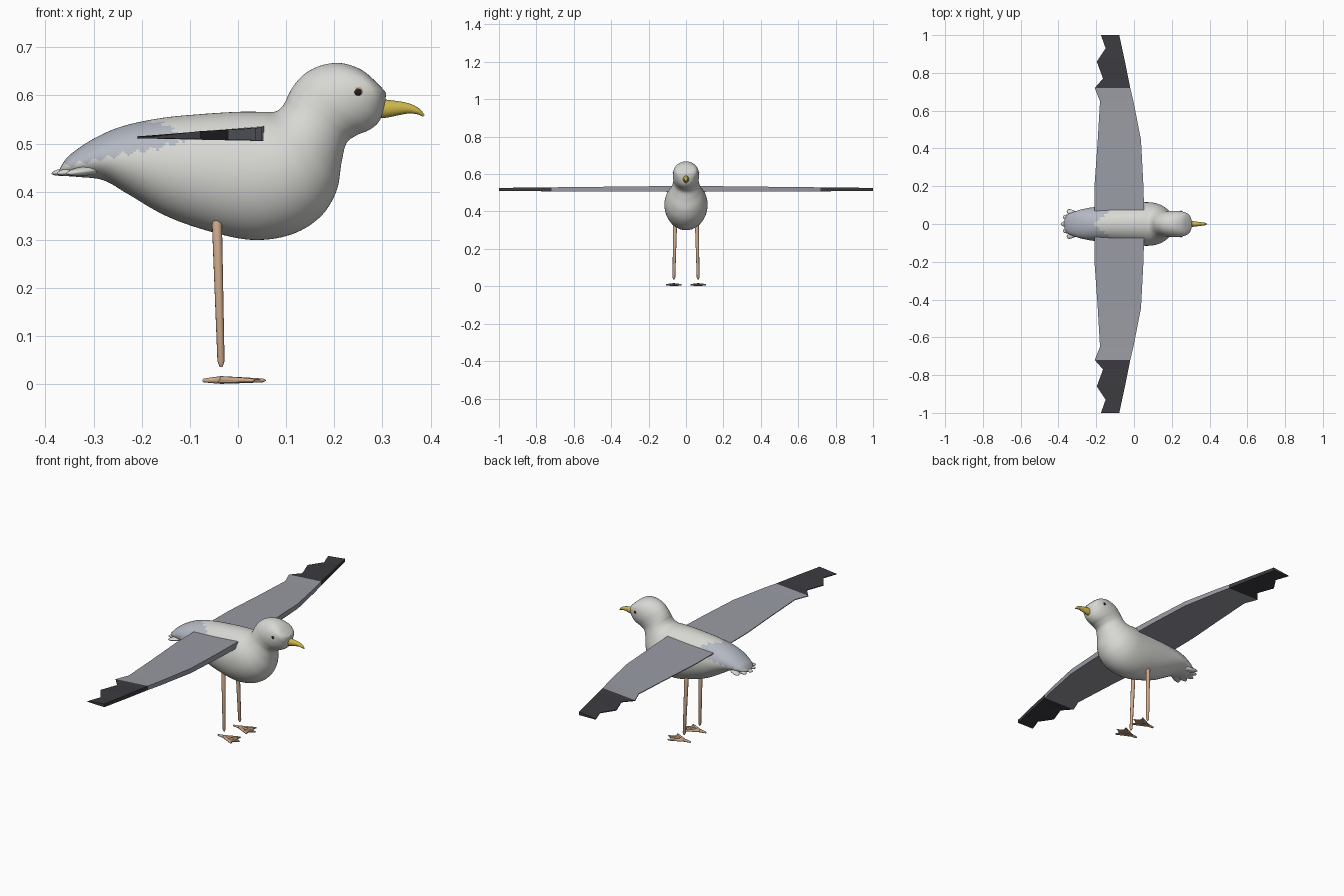
import bpy
import bmesh
import math
from mathutils import Vector, Matrix

cube = bpy.data.objects.get("Cube")
if cube:
    bpy.data.objects.remove(cube, do_unlink=True)


def material(name, r, g, b):
    mat = bpy.data.materials.new(name)
    mat.use_nodes = True
    mat.diffuse_color = (r, g, b, 1)
    shader = next(n for n in mat.node_tree.nodes if n.type == 'BSDF_PRINCIPLED')
    shader.inputs["Base Color"].default_value = (r, g, b, 1)
    shader.inputs["Roughness"].default_value = 0.8
    return mat


WHITE = material("plumage white", 0.68, 0.68, 0.65)
PALE = material("back pale grey", 0.45, 0.48, 0.54)
GREY = material("wing grey", 0.32, 0.33, 0.37)
BLACK = material("wingtip black", 0.045, 0.043, 0.05)
YELLOW = material("beak yellow", 0.62, 0.48, 0.07)
TAN = material("leg tan", 0.62, 0.40, 0.26)
WEB = material("web brown", 0.46, 0.30, 0.20)
PUPIL = material("pupil dark", 0.02, 0.015, 0.015)


def finish(name, bm, mats, smooth=True, rule=None):
    """Turn a bmesh into an object; rule picks a material index from a face centre."""
    bmesh.ops.recalc_face_normals(bm, faces=bm.faces[:])
    for f in bm.faces:
        f.smooth = smooth and len(f.verts) <= 4
        if rule:
            f.material_index = rule(f.calc_center_median())
    mesh = bpy.data.meshes.new(name)
    bm.to_mesh(mesh)
    bm.free()
    for m in mats:
        mesh.materials.append(m)
    obj = bpy.data.objects.new(name, mesh)
    bpy.context.collection.objects.link(obj)
    return obj


def skin(name, rings, mats, smooth=True, rule=None):
    """Bridge equal rings of points and cap both ends."""
    bm = bmesh.new()
    loops = [[bm.verts.new(p) for p in ring] for ring in rings]
    n = len(loops[0])
    for a, b in zip(loops, loops[1:]):
        for i in range(n):
            j = (i + 1) % n
            bm.faces.new((a[i], a[j], b[j], b[i]))
    bm.faces.new(loops[0])
    bm.faces.new(loops[-1])
    return finish(name, bm, mats, smooth, rule)


def spline(rows, steps):
    """Smoothly interpolate between rows of numbers."""
    rows = [Vector(r) for r in rows]
    out = []
    for i in range(len(rows) - 1):
        p0, p1 = rows[max(i - 1, 0)], rows[i]
        p2, p3 = rows[i + 1], rows[min(i + 2, len(rows) - 1)]
        for k in range(steps):
            t = k / steps
            out.append(p1 + (p2 - p0) * (t / 2)
                       + (p0 * 2 - p1 * 5 + p2 * 4 - p3) * (t * t / 2)
                       + (p1 * 3 - p0 - p2 * 3 + p3) * (t ** 3 / 2))
    return out + [rows[-1]]


def profile_loft(name, rows, steps, sides, mats, rule=None):
    """Each row holds the upper x, z, the lower x, z and the half width."""
    rings = []
    for tx, tz, bx, bz, w in spline(rows, steps):
        top, low = Vector((tx, 0, tz)), Vector((bx, 0, bz))
        mid, up, side = (top + low) / 2, (top - low) / 2, Vector((0, w, 0))
        angles = [math.tau * i / sides for i in range(sides)]
        rings.append([mid + up * math.cos(a) + side * math.sin(a) for a in angles])
    return skin(name, rings, mats, rule=rule)


def tube(name, start, end, radii, mat, sides=12):
    """Straight tube; radii holds (fraction along, radius)."""
    start, end = Vector(start), Vector(end)
    turn = (end - start).to_track_quat('Z', 'Y')
    rings = []
    for t, r in radii:
        rings.append([start.lerp(end, t) + turn @ Vector((r * math.cos(a), r * math.sin(a), 0))
                      for a in (math.tau * i / sides for i in range(sides))])
    return skin(name, rings, [mat])


def ellipsoid(name, loc, size, mat, turn=0, tilt=0):
    bm = bmesh.new()
    place = (Matrix.Translation(loc) @ Matrix.Rotation(turn, 4, 'Z')
             @ Matrix.Rotation(tilt, 4, 'Y') @ Matrix.Diagonal((*size, 1)))
    bmesh.ops.create_uvsphere(bm, u_segments=24, v_segments=14, radius=1, matrix=place)
    return finish(name, bm, [mat])


# Body, neck and head in one loft, with a ragged grey patch on the rump
def tooth(t):
    return abs((t % 1) * 2 - 1)


def rump_patch(c):
    front = -0.225 + 1.25 * abs(c.y) + 0.022 * tooth(c.y / 0.02)
    lower = 0.447 + 0.2 * (c.x + 0.36) + 0.012 * tooth(c.x / 0.03)
    return int(c.x < front and c.z > lower)


profile_loft("body", [
    (-0.372, 0.443, -0.372, 0.439, 0.010),
    (-0.362, 0.462, -0.358, 0.433, 0.040),
    (-0.345, 0.480, -0.335, 0.431, 0.056),
    (-0.300, 0.510, -0.280, 0.424, 0.074),
    (-0.240, 0.536, -0.230, 0.396, 0.086),
    (-0.160, 0.553, -0.150, 0.350, 0.096),
    (-0.080, 0.561, -0.060, 0.318, 0.106),
    (0.000, 0.566, 0.030, 0.300, 0.113),
    (0.050, 0.566, 0.110, 0.311, 0.115),
    (0.075, 0.566, 0.170, 0.347, 0.107),
    (0.088, 0.573, 0.204, 0.400, 0.092),
    (0.098, 0.586, 0.215, 0.460, 0.077),
    (0.105, 0.602, 0.225, 0.500, 0.069),
    (0.117, 0.622, 0.246, 0.517, 0.068),
    (0.140, 0.646, 0.272, 0.528, 0.070),
    (0.175, 0.663, 0.290, 0.542, 0.069),
    (0.215, 0.667, 0.300, 0.560, 0.064),
    (0.255, 0.654, 0.305, 0.580, 0.055),
    (0.285, 0.630, 0.307, 0.598, 0.034),
    (0.304, 0.610, 0.307, 0.606, 0.006),
], 12, 96, [WHITE, PALE], rump_patch)

# Hooked beak
profile_loft("beak", [
    (0.285, 0.594, 0.285, 0.552, 0.017),
    (0.310, 0.591, 0.310, 0.554, 0.015),
    (0.350, 0.585, 0.350, 0.562, 0.010),
    (0.375, 0.574, 0.372, 0.561, 0.007),
    (0.388, 0.559, 0.384, 0.556, 0.002),
], 5, 20, [YELLOW])

# Fanned tail feathers
for i in range(-2, 3):
    angle = math.radians(17 * i)
    reach = 0.085 - 0.005 * abs(i)
    ellipsoid("tail_feather", (-0.245 - reach * math.cos(angle), -reach * math.sin(angle), 0.445),
              (0.058, 0.021, 0.010), WHITE, angle, math.radians(-7))

# Wing rows: distance out, leading edge, trailing edge
WING = [(0.04, 0.055, -0.21), (0.22, 0.049, -0.208), (0.445, 0.037, -0.192),
        (0.65, -0.003, -0.18), (0.72, -0.02, -0.208), (0.77, -0.03, -0.164),
        (0.86, -0.048, -0.197), (0.93, -0.063, -0.15), (1.0, -0.078, -0.175)]
# Toe tips and the web outline around them
TOES = [(0.035, 0.041), (0.058, 0), (0.035, -0.041), (-0.074, 0)]
WEB_EDGE = [(-0.045, 0.004), (0.03, 0.04), (0.028, 0.018), (0.052, 0),
            (0.028, -0.018), (0.03, -0.04), (-0.045, -0.004)]

for place, s in (("front", -1), ("back", 1)):
    # Wedge-shaped flat wing with a black tip
    rings = []
    for y, lead, trail in WING:
        rings.append([Vector(p) for p in (
            (lead, s * y, 0.537 - 0.011 * y), (lead, s * y, 0.505 + 0.004 * y),
            (trail, s * y, 0.511), (trail, s * y, 0.515))])
    skin(place + "_wing", rings, [GREY, BLACK], False, lambda c: int(abs(c.y) > 0.72))

    # Eye
    ellipsoid(place + "_eye_ring", (0.248, s * 0.056, 0.607), (0.015, 0.013, 0.015), TAN)
    ellipsoid(place + "_pupil", (0.249, s * 0.0625, 0.607), (0.009, 0.0085, 0.009), PUPIL)

    # Leg
    tube(place + "_leg", (-0.044, s * 0.058, 0.345), (-0.035, s * 0.065, 0.036),
         [(0, 0.007), (0.04, 0.0105), (0.5, 0.009), (0.96, 0.0075), (1, 0.003)], TAN)

    # Webbed foot
    heel = Vector((-0.035, s * 0.065, 0.009))
    for x, y in TOES:
        tube(place + "_toe", heel, (x, s * 0.065 + y, 0.008),
             [(-0.06, 0.003), (0, 0.008), (0.5, 0.006), (0.93, 0.004), (1, 0.001)], TAN, 8)
    skin(place + "_web", [[Vector((x, s * 0.065 + y, z)) for x, y in WEB_EDGE]
                          for z in (0.004, 0.010)], [WEB], False)
